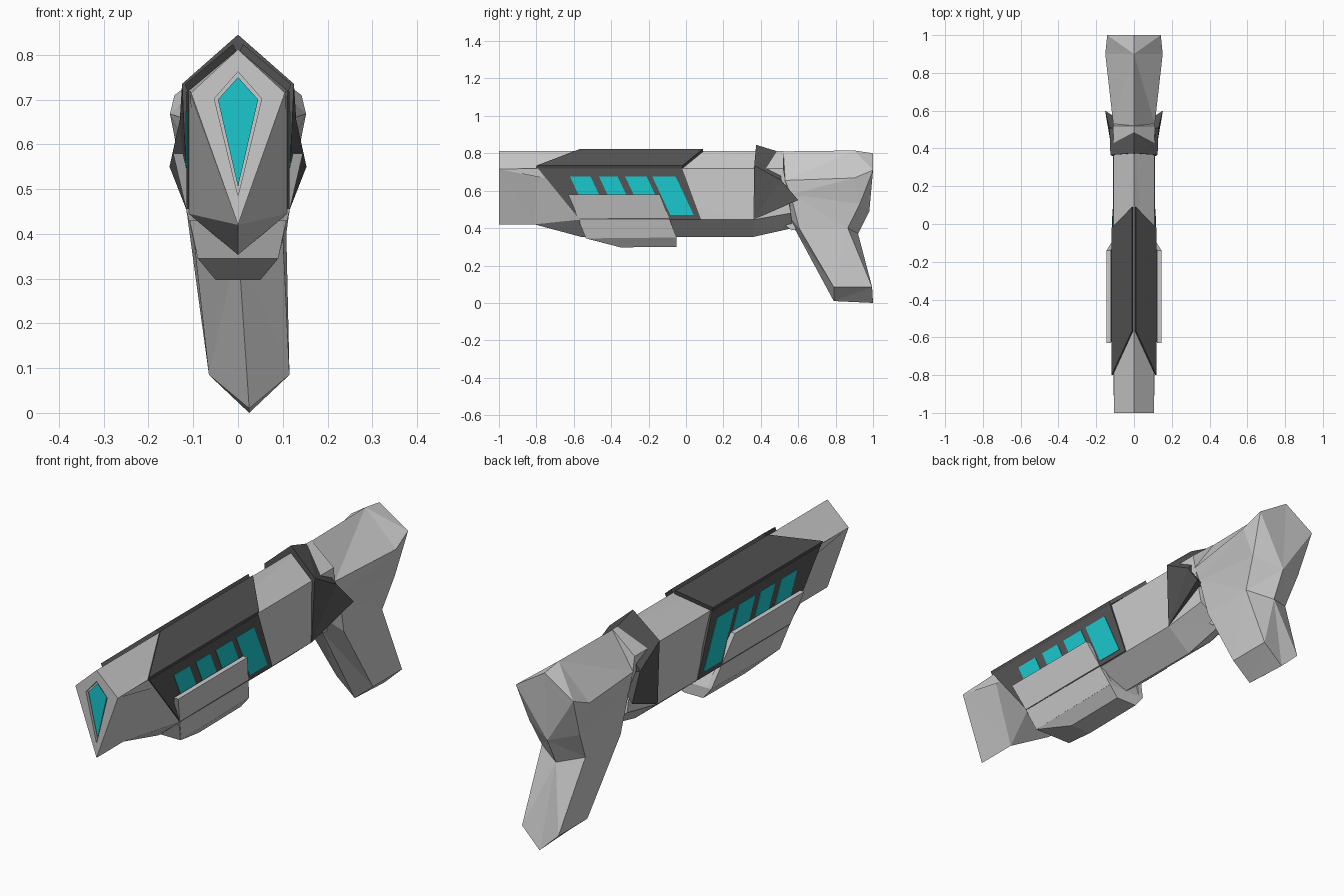
import bpy, bmesh
from mathutils import Vector

if "Cube" in bpy.data.objects:
    bpy.data.objects.remove(bpy.data.objects["Cube"])


def material(name, rgb):
    m = bpy.data.materials.new(name)
    m.diffuse_color = (*rgb, 1)
    m.use_nodes = True
    m.node_tree.nodes["Principled BSDF"].inputs["Base Color"].default_value = m.diffuse_color
    return m


DARK = material("dark_grey", (0.09, 0.09, 0.09))
CYAN = material("glow_cyan", (0.01, 0.58, 0.62))


def finish(name, bm, mat=None, weld=True):
    if weld:
        bmesh.ops.remove_doubles(bm, verts=bm.verts, dist=0.0005)
    bmesh.ops.recalc_face_normals(bm, faces=bm.faces)
    me = bpy.data.meshes.new(name)
    bm.to_mesh(me)
    bm.free()
    ob = bpy.data.objects.new(name, me)
    bpy.context.collection.objects.link(ob)
    if mat:
        me.materials.append(mat)
    return ob


def shell(name, rows, mat=None):
    """Closed form from a centre ridge outline and a mirrored side outline.
    Each row: ridge y, ridge z, side half width, side y, side z, centre x."""
    bm = bmesh.new()
    cache = {}

    def vert(x, y, z):
        key = (round(x, 4), round(y, 4), round(z, 4))
        if key not in cache:
            cache[key] = bm.verts.new(key)
        return cache[key]

    def face(vs):
        vs = list(dict.fromkeys(vs))
        if len(vs) > 2:
            bm.faces.new(vs)

    ridge = [vert(r[5], r[0], r[1]) for r in rows]
    n = len(rows)
    for s in (1, -1):
        side = [vert(r[5] + s * r[2], r[3], r[4]) for r in rows]
        for i in range(n):
            j = (i + 1) % n
            face([ridge[i], ridge[j], side[j], side[i]])
        face(side)
    bmesh.ops.recalc_face_normals(bm, faces=bm.faces)
    bmesh.ops.triangulate(bm, faces=bm.faces)
    return finish(name, bm, mat)


def slab(name, pts, vec, mat=None, mirror=True):
    """Flat polygon thickened along vec, mirrored across x."""
    bm = bmesh.new()
    for s in ((1, -1) if mirror else (1,)):
        a = [Vector(p) for p in pts]
        b = [p + Vector(vec) for p in a]
        va, vb = ([bm.verts.new((s * p.x, p.y, p.z)) for p in q] for q in (a, b))
        bm.faces.new(va)
        bm.faces.new(vb)
        for i in range(len(va)):
            j = (i + 1) % len(va)
            bm.faces.new((va[i], va[j], vb[j], vb[i]))
    return finish(name, bm, mat, weld=False)


# Main body and barrel
body = shell("body", [
    (-1, .812, .105, -1, .715, 0),
    (.52, .812, .11, .52, .72, 0),
    (.57, .40, .10, .56, .48, 0),
    (.36, .353, .11, .36, .445, 0),
    (-.56, .353, .11, -.57, .445, 0),
    (-.81, .42, .11, -.79, .72, 0),
    (-1, .42, .105, -1, .715, 0)])


# Muzzle recess and glowing lens
def kite(top, wide, mid, low, y):
    return [(0, y, top), (wide, y, mid), (0, y, low), (-wide, y, mid)]


cutter = slab("muzzle_cutter", kite(.762, .053, .702, .485, -1.05),
              (0, .065, 0), DARK, False)
cutter.hide_render = True
cutter.hide_viewport = True
cut = body.modifiers.new("muzzle_recess", 'BOOLEAN')
cut.operation = 'DIFFERENCE'
cut.object = cutter
slab("muzzle_lens", kite(.75, .045, .70, .505, -.993), (0, .02, 0), CYAN, False)

# Stock and grip in one form, with the grip foot slightly off centre
shell("stock_and_grip", [
    (.50, .81, .11, .53, .655, 0),
    (.90, .815, .152, .90, .668, 0),
    (1.0, .80, .142, 1.0, .71, 0),
    (.98, .49, .125, .93, .53, 0),
    (.92, .37, .108, .865, .40, 0),
    (1.0, .0, .09, .995, .085, .025),
    (.79, .01, .09, .79, .085, .025),
    (.59, .38, .10, .605, .40, 0),
    (.52, .50, .11, .56, .58, 0)])

# Collar between body and stock
shell("collar", [
    (.375, .845, .125, .365, .735, 0),
    (.49, .81, .13, .51, .655, 0),
    (.50, .60, .153, .60, .55, 0),
    (.37, .50, .112, .36, .445, 0)], DARK)

# Roof covers with a slit along the ridge
slab("roof_cover", [(.112, -.80, .718), (.004, -.565, .808),
                    (.004, .09, .808), (.112, -.02, .718)],
     (.007, 0, .016), DARK)

# Slanted dark side panels
slab("side_panel", [(.105, -.79, .718), (.105, -.02, .718),
                    (.105, .08, .447), (.105, -.57, .447)],
     (.010, 0, 0), DARK)

# Glowing side windows: top start, top end, lower edge
for i, (y0, y1, low) in enumerate([(-.62, -.51, .565), (-.465, -.365, .565),
                                   (-.325, -.21, .565), (-.18, -.055, .47)]):
    d = (.675 - low) * .47
    slab(f"side_window_{i + 1}", [(.11, y0, .675), (.11, y1, .675),
                                  (.11, y1 + d, low), (.11, y0 + d, low)],
         (.007, 0, 0), CYAN)

# Forearm guard plates standing off the body
slab("guard_plate", [(.145, -.63, .58), (.145, -.14, .58),
                     (.0905, -.05, .35), (.09, -.53, .345)],
     (-.022, 0, 0))

# Forearm guard underside
bm = bmesh.new()
for x, y, z in [(.108, -.57, .43), (.108, -.09, .43), (.09, -.535, .345),
                (.09, -.05, .35), (.05, -.35, .297), (.05, -.05, .30)]:
    for s in (1, -1):
        bm.verts.new((s * x, y, z))
bmesh.ops.convex_hull(bm, input=bm.verts)
finish("guard_underside", bm)

# Trigger stub
slab("trigger", [(-.03, .525, .44), (-.03, .535, .41), (-.03, .565, .388),
                 (-.03, .60, .395), (-.03, .60, .46), (-.03, .55, .47)],
     (.06, 0, 0), None, False)
